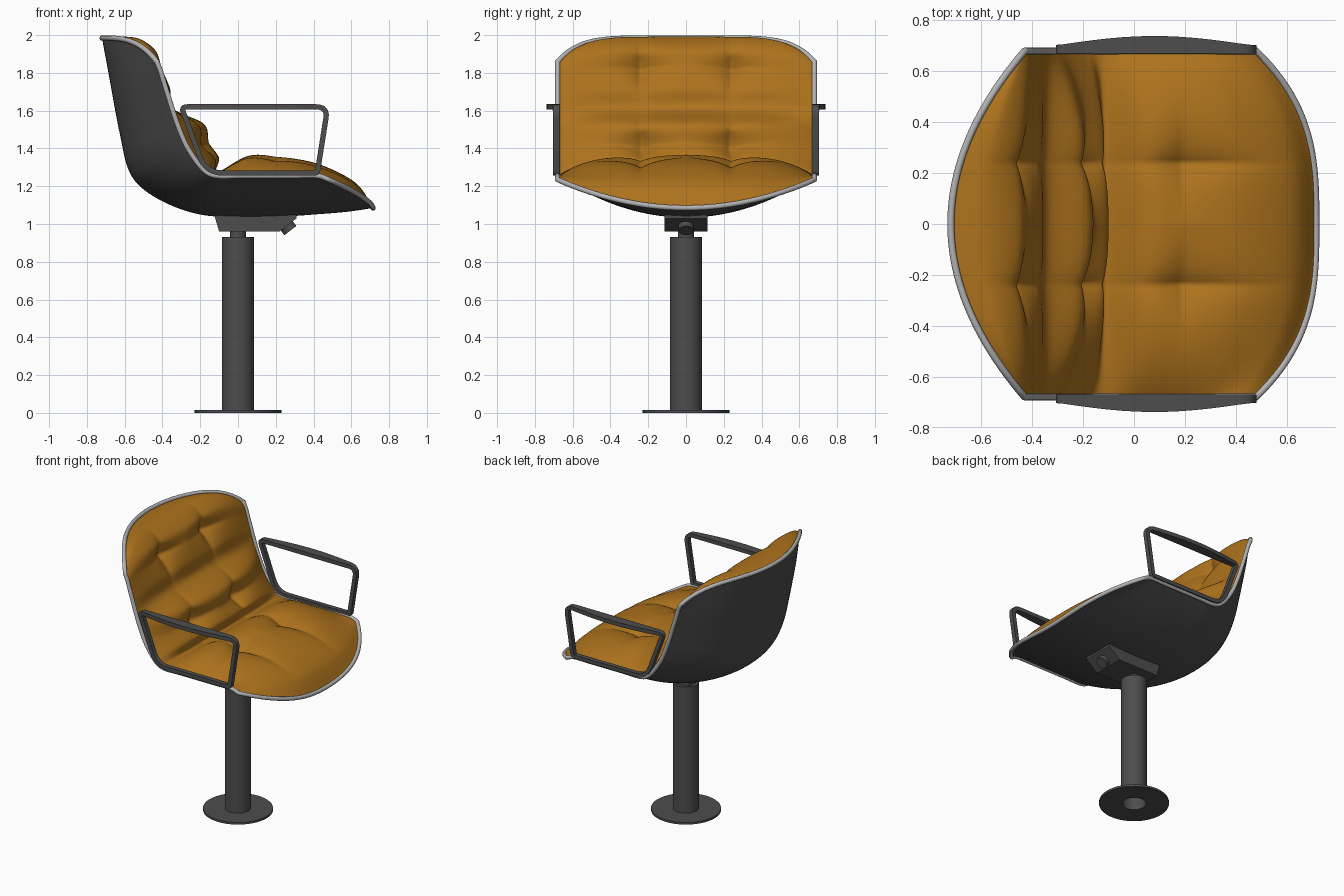
import bpy, bmesh, math
from mathutils import Vector

if "Cube" in bpy.data.objects:
    bpy.data.objects.remove(bpy.data.objects["Cube"])

HALF = 0.68
# Profiles from front lip to top of back, as (x, z): shell centre, side rim, cushion centre
SHELL = [(.715,1.085),(.58,1.065),(.40,1.05),(.20,1.037),(0,1.035),(-.20,1.05),(-.38,1.11),(-.52,1.20),
         (-.585,1.30),(-.62,1.45),(-.65,1.60),(-.675,1.74),(-.695,1.85),(-.71,1.93),(-.72,1.985)]
SIDE = [(.48,1.235),(.42,1.255),(.30,1.255),(.17,1.255),(.02,1.255),(-.12,1.255),(-.19,1.295),(-.265,1.40),
        (-.31,1.50),(-.345,1.60),(-.37,1.68),(-.395,1.76),(-.41,1.81),(-.42,1.835),(-.43,1.86)]
PAD = [(.71,1.095),(.62,1.22),(.42,1.32),(.20,1.36),(.05,1.36),(-.11,1.275),(-.10,1.35),(-.15,1.43),
       (-.18,1.53),(-.34,1.61),(-.36,1.72),(-.41,1.84),(-.45,1.93),(-.58,1.99),(-.71,1.98)]
LAST = len(SHELL) - 1


def material(name, rgb):
    m = bpy.data.materials.new(name)
    m.diffuse_color = (*rgb, 1)
    m.use_nodes = True
    m.node_tree.nodes["Principled BSDF"].inputs["Base Color"].default_value = m.diffuse_color
    return m


LEATHER = material("tan_leather", (.42, .17, .012))
DARK = material("dark_grey", (.075, .075, .075))
LIGHT = material("light_grey", (.45, .45, .45))


def finish(name, verts, faces, mat, angle=35):
    me = bpy.data.meshes.new(name)
    me.from_pydata([tuple(v) for v in verts], [], faces)
    ob = bpy.data.objects.new(name, me)
    bpy.context.collection.objects.link(ob)
    me.materials.append(mat)
    bpy.ops.object.select_all(action='DESELECT')
    bpy.context.view_layer.objects.active = ob
    ob.select_set(True)
    bpy.ops.object.shade_smooth_by_angle(angle=math.radians(angle))
    return ob


def spline(pts, u):
    i = min(int(u), len(pts) - 2)
    t = u - i
    a, b, c, d = (Vector(pts[max(0, min(LAST, j))]) for j in range(i - 1, i + 3))
    return b + .5 * t * (c - a + t * (2*a - 5*b + 4*c - d + t * (3*(b - c) + d - a)))


def ramp(t, a, b):
    return a + (b - a) * max(0, min(1, t))


def sheet(centre, nu, nv, px, pz):
    """Grid swept along the profiles; px and pz set the roundness across the width."""
    rows = []
    for i in range(nu + 1):
        u = LAST * i / nu
        c, s = spline(centre, u), spline(SIDE, u)
        row = []
        for j in range(nv + 1):
            v = 2 * j / nv - 1
            row.append(Vector((c.x + (s.x - c.x) * abs(v) ** px(u), HALF * v,
                               c.y + (s.y - c.y) * abs(v) ** pz(u))))
        rows.append(row)
    return rows


def grid_faces(nu, nv, flip):
    w = nv + 1
    fs = [(i*w + j, (i+1)*w + j, (i+1)*w + j + 1, i*w + j + 1) for i in range(nu) for j in range(nv)]
    return [f[::-1] for f in fs] if flip else fs


def rim_x(u):
    return ramp(u / LAST, 3, 2)


# Shell
NU, NV = 70, 48
shell = sheet(SHELL, NU, NV, rim_x, lambda u: ramp((u - 10) / 4, 2, 6))
finish("shell", sum(shell, []), grid_faces(NU, NV, False), DARK, 60)

# Rim trim around the shell edge
loop = (shell[0] + [r[-1] for r in shell[1:]] + shell[-1][-2::-1] + [r[0] for r in shell[-2:0:-1]])
cu = bpy.data.curves.new("rim_trim", 'CURVE')
cu.dimensions = '3D'
cu.bevel_depth = .014
cu.bevel_resolution = 3
sp = cu.splines.new('POLY')
sp.points.add(len(loop) - 1)
for p, v in zip(sp.points, loop):
    p.co = (*v, 1)
sp.use_cyclic_u = True
cu.materials.append(LIGHT)
bpy.context.collection.objects.link(bpy.data.objects.new("rim_trim", cu))

# Tufted cushion: puffy sheet pulled in around the buttons
NU, NV = 140, 96
pad = sheet(PAD, NU, NV, rim_x, lambda u: ramp(u / 2, 2, 4) if u < 7 else ramp((u - 10) / 4, 4, 6))
verts = []
for i, row in enumerate(pad):
    u = LAST * i / NU
    for j, p in enumerate(row):
        du = pad[min(i + 1, NU)][j] - pad[max(i - 1, 0)][j]
        dv = row[min(j + 1, NV)] - row[max(j - 1, 0)]
        n = dv.cross(du).normalized()
        dy = abs(p.y) - .24
        d = 0
        for ub in (3, 7, 11):
            t = u - ub
            d += .05 * math.exp(-abs(dy) / .06 - (t / 1.2) ** 2)
            d += .03 * math.exp(-abs(t) / .35 - (dy / .16) ** 2)
        edge = (1 - abs(2 * j / NV - 1) ** 6) * min(1, u, LAST - u)
        verts.append(p - n * d * edge)
finish("cushion", verts, grid_faces(NU, NV, True), LEATHER, 80)


# Armrests: closed flat-bar loop, top bar swelling outwards
def rounded(corners, steps=6):
    out = []
    for k, (x, z, r) in enumerate(corners):
        p = Vector((x, z))
        a = Vector(corners[k - 1][:2]) - p
        b = Vector(corners[(k + 1) % len(corners)][:2]) - p
        a, b = p + a.normalized() * r, p + b.normalized() * r
        for s in range(steps + 1):
            t = s / steps
            out.append(a * (1-t)**2 + p * 2*t*(1-t) + b * t*t)
        if k == 1:
            end = Vector(corners[2][:2]) - Vector((corners[2][2], 0))
            out += [b.lerp(end, s / 12) for s in range(1, 12)]
    return out


path = rounded([(-.17, 1.27, .09), (-.30, 1.62, .03), (.475, 1.62, .06), (.42, 1.27, .015)])
verts, faces, n = [], [], len(path)
for k, p in enumerate(path):
    t = (path[(k + 1) % n] - path[k - 1]).normalized()
    o = Vector((-t.y, t.x)) * .014
    outer = .703
    if p.y > 1.61:
        outer += .036 * max(0, math.sin(math.pi * (p.x + .30) / .76))
    for y, s in ((.67, 1), (outer, 1), (outer, -1), (.67, -1)):
        verts.append((p.x + o.x * s, y, p.y + o.y * s))
    m = (k + 1) % n
    faces += [(4*k + e, 4*k + (e+1) % 4, 4*m + (e+1) % 4, 4*m + e) for e in range(4)]
arms = finish("armrests", verts, faces, DARK)
bm = bmesh.new()
bm.from_mesh(arms.data)
bmesh.ops.recalc_face_normals(bm, faces=bm.faces)
bm.to_mesh(arms.data)
mir = arms.modifiers.new("mirror", 'MIRROR')
mir.use_axis = (False, True, False)

# Pedestal: hollow column, neck and floor disc turned in one profile
prof = [(0, .90), (.078, .90), (.078, 0), (.23, 0), (.23, .015), (.085, .015), (.085, .93),
        (.043, .93), (.043, 1.03), (0, 1.03)]
SEG = 48
verts = [(r * math.cos(2*math.pi*k/SEG), r * math.sin(2*math.pi*k/SEG), z) for r, z in prof for k in range(SEG)]
faces = [(i*SEG + k, i*SEG + (k+1) % SEG, (i+1)*SEG + (k+1) % SEG, (i+1)*SEG + k)
         for i in range(len(prof) - 1) for k in range(SEG)]
ped = finish("pedestal", verts, faces, DARK)
bm = bmesh.new()
bm.from_mesh(ped.data)
bmesh.ops.remove_doubles(bm, verts=bm.verts, dist=1e-5)
bmesh.ops.recalc_face_normals(bm, faces=bm.faces)
bm.to_mesh(ped.data)

# Tilt mechanism under the seat
side = [(-.125, 1.045), (-.10, .96), (.22, .96), (.31, 1.03), (.31, 1.05)]
m = len(side)
verts = [(x, y, z) for y in (-.115, .115) for x, z in side]
faces = [tuple(range(m)), tuple(range(2*m - 1, m - 1, -1))]
faces += [(k, k + m, (k+1) % m + m, (k+1) % m) for k in range(m)]
finish("tilt_housing", verts, faces, DARK)

# Tension knob
axis = Vector((.61, 0, -.79))
bpy.ops.mesh.primitive_cylinder_add(vertices=32, radius=.04, depth=.05, location=(.262, 0, .985),
                                    rotation=axis.to_track_quat('Z', 'Y').to_euler())
knob = bpy.context.object
knob.name = "tension_knob"
knob.data.materials.append(DARK)
bpy.ops.object.shade_smooth_by_angle(angle=math.radians(35))
